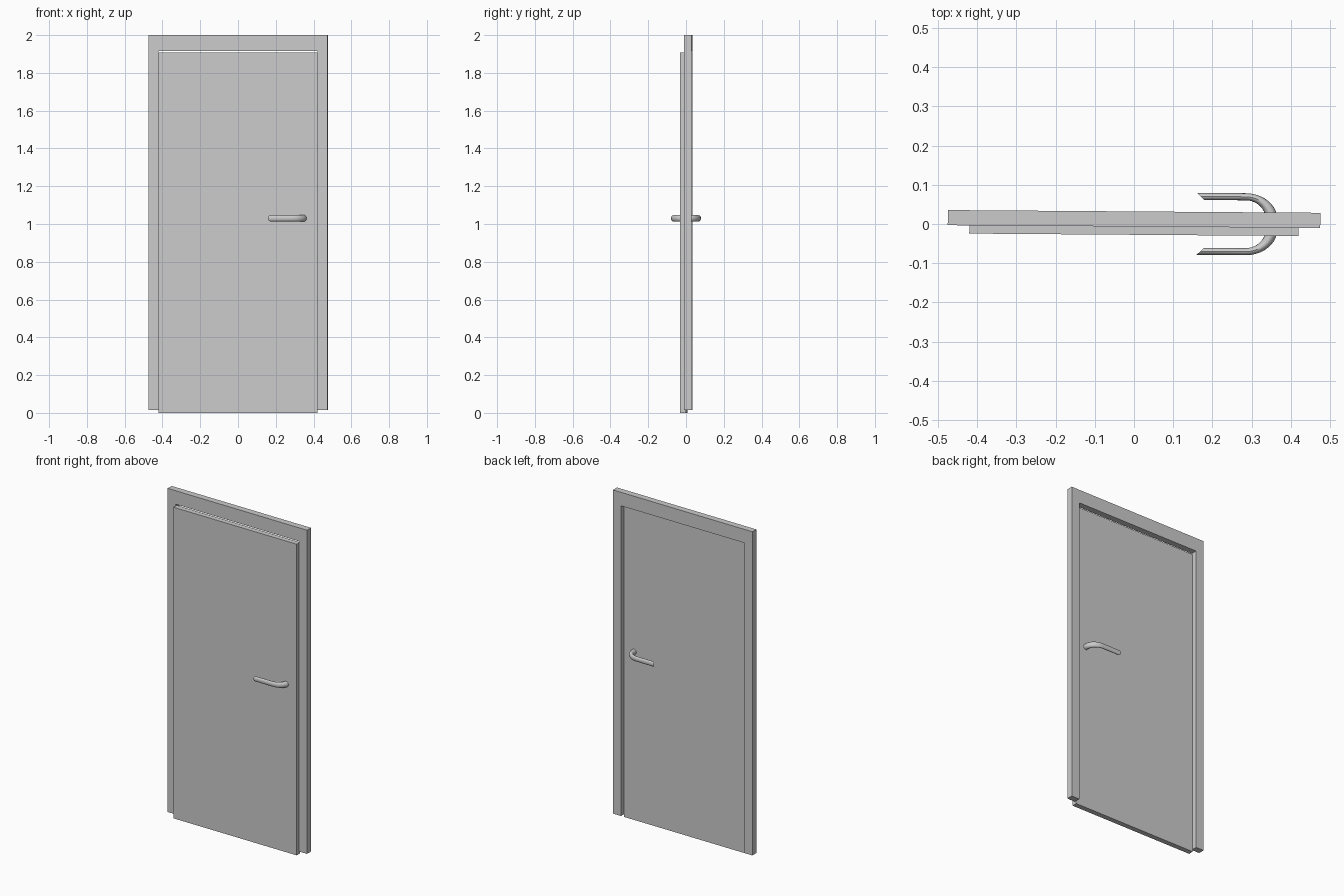
import bpy, bmesh
from math import sin, cos, pi, radians
from mathutils import Vector, Matrix

if "Cube" in bpy.data.objects:
    bpy.data.objects.remove(bpy.data.objects["Cube"])

TURN = radians(-0.42)  # the whole door stands very slightly turned


def make_object(name, bm, loc=(0, 0, 0)):
    bmesh.ops.recalc_face_normals(bm, faces=bm.faces)
    mesh = bpy.data.meshes.new(name)
    bm.to_mesh(mesh)
    bm.free()
    obj = bpy.data.objects.new(name, mesh)
    bpy.context.collection.objects.link(obj)
    obj.location = Matrix.Rotation(TURN, 3, 'Z') @ Vector(loc)
    obj.rotation_euler.z = TURN
    return obj


def slab(name, outline, y0, y1):
    """Extrude an x-z outline from y0 to y1."""
    bm = bmesh.new()
    face = bm.faces.new([bm.verts.new((x, y0, z)) for x, z in outline])
    new = bmesh.ops.extrude_face_region(bm, geom=[face])["geom"]
    bmesh.ops.translate(bm, vec=(0, y1 - y0, 0),
                        verts=[v for v in new if isinstance(v, bmesh.types.BMVert)])
    return make_object(name, bm)


# Frame: two posts and a head in one U-shaped outline
half = [(0.475, 2.0), (0.475, 0.016), (0.421, 0.016), (0.421, 1.917)]
slab("door_frame", half + [(-x, z) for x, z in reversed(half)], -0.0065, 0.032)

# Leaf: stands proud of the frame in front, recessed behind
slab("door_leaf", [(-0.42, 0), (0.42, 0), (0.42, 1.907), (-0.42, 1.907)], -0.0275, 0.004)

# Handle: oval bar widening through a quarter bend, mirrored to both sides
SIDES, BEND = 16, 10
stations = [((0.16, 0.079), (0.179, 0.061), 0.0155)]  # outer point, inner point, half height
for i in range(BEND + 1):
    a = i / BEND * pi / 2
    stations.append(((0.285 + 0.081 * sin(a), 0.012 + 0.067 * cos(a)),
                     (0.285 + 0.051 * sin(a), 0.012 + 0.049 * cos(a)),
                     0.0155 + 0.0025 * sin(a)))
stations.append(((0.366, 0), (0.336, 0), 0.018))

bm = bmesh.new()
rings = []
for outer, inner, h in stations:
    o, n = Vector((*outer, 0)), Vector((*inner, 0))
    mid, side = (o + n) / 2, (o - n) / 2
    rings.append([bm.verts.new(mid + side * cos(t) + Vector((0, 0, h * sin(t))))
                  for t in (2 * pi * k / SIDES for k in range(SIDES))])
for r, s in zip(rings, rings[1:]):
    for k in range(SIDES):
        j = (k + 1) % SIDES
        bm.faces.new((r[k], r[j], s[j], s[k]))
bm.faces.new(rings[0])
handle = make_object("door_handle", bm, (0, 0.0015, 1.03))
# open end lies on the mirror plane, so face outward from the bar's cap
mirror = handle.modifiers.new("both_sides", 'MIRROR')
mirror.use_axis = (False, True, False)

bpy.context.view_layer.objects.active = handle
handle.select_set(True)
bpy.ops.object.shade_smooth_by_angle(angle=radians(35))
